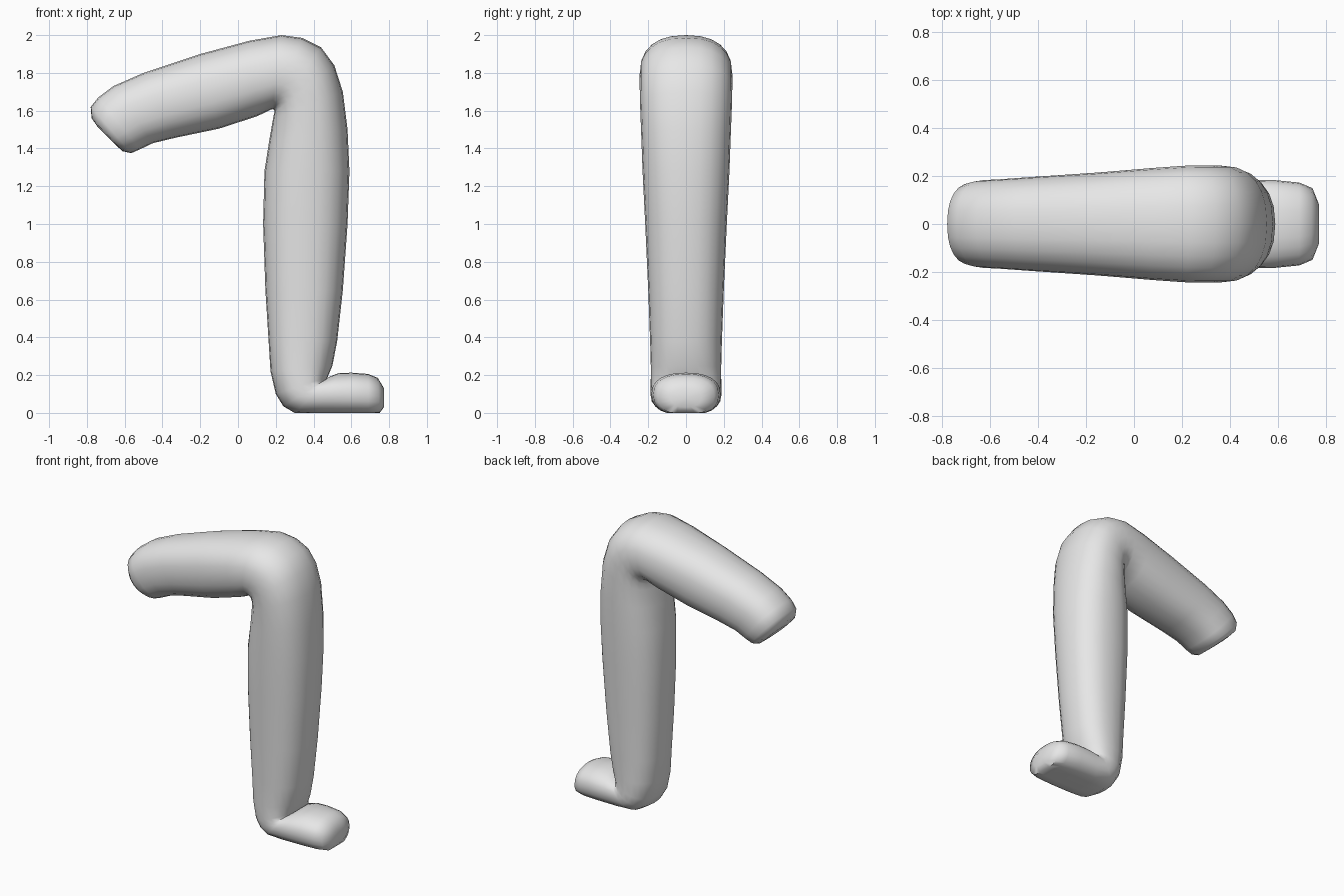
import bpy
import bmesh
import math
from mathutils import Vector

SEGMENTS = 24
ROUNDNESS = 2.35   # 2 gives an ellipse, higher values a squarer section

# Cross-sections along the limb: outer x, outer z, inner x, inner z, half width
THIGH = [
    (-.74, 1.51, -.65, 1.42, .09),
    (-.775, 1.56, -.61, 1.385, .15),
    (-.78, 1.62, -.565, 1.375, .172),
    (-.74, 1.67, -.52, 1.395, .183),
    (-.66, 1.73, -.45, 1.428, .187),
    (-.5, 1.8, -.33, 1.457, .197),
    (-.2, 1.9, -.1, 1.505, .215),
    (.06, 1.97, .1, 1.57, .234),
]
KNEE = [
    (.23, 2, .18, 1.608, .243),
    (.34, 1.985, .19, 1.605, .245),
    (.44, 1.935, .193, 1.6, .245),
    (.51, 1.84, .192, 1.59, .245),
    (.555, 1.7, .185, 1.555, .243),
]
SHIN = [
    (.58, 1.5, .165, 1.44, .237),
    (.59, 1.28, .14, 1.28, .23),
    (.58, 1, .133, 1, .216),
    (.555, .65, .145, .65, .2),
    (.525, .38, .162, .38, .19),
    (.5, .25, .172, .22, .186),
]
FOOT = [
    (.475, .19, .2, .1, .187),
    (.47, .18, .24, .035, .187),
    (.48, .19, .3, -.005, .187),
    (.53, .21, .42, -.015, .185),
    (.6, .213, .58, -.015, .183),
    (.69, .206, .69, -.015, .173),
    (.74, .185, .75, -.01, .15),
    (.773, .13, .773, .03, .08),
]


def rounded(value):
    """Turn a sine or cosine into its superellipse counterpart."""
    return math.copysign(abs(value) ** (2 / ROUNDNESS), value)


def add_ring(bm, outer_x, outer_z, inner_x, inner_z, half_width):
    """Add one rounded cross-section, with anything below the floor flattened."""
    outer = Vector((outer_x, 0, outer_z))
    inner = Vector((inner_x, 0, inner_z))
    middle = (outer + inner) / 2
    reach = (outer - inner) / 2
    ring = []
    for step in range(SEGMENTS):
        angle = math.tau * step / SEGMENTS
        point = middle + reach * rounded(math.cos(angle))
        point.y = half_width * rounded(math.sin(angle))
        point.z = max(point.z, 0)
        ring.append(bm.verts.new(point))
    return ring


def bridge(bm, first, second):
    """Join two neighbouring cross-sections with quads."""
    for i in range(SEGMENTS):
        j = (i + 1) % SEGMENTS
        bm.faces.new((first[i], first[j], second[j], second[i]))


def cap(bm, ring):
    """Close an open end with a fan around its centre."""
    centre = bm.verts.new(sum((v.co for v in ring), Vector()) / SEGMENTS)
    for i in range(SEGMENTS):
        bm.faces.new((ring[i], ring[(i + 1) % SEGMENTS], centre))


def make_material(name, colour):
    material = bpy.data.materials.new(name)
    material.use_nodes = True
    material.diffuse_color = colour
    shader = next(n for n in material.node_tree.nodes if n.type == 'BSDF_PRINCIPLED')
    shader.inputs["Base Color"].default_value = colour
    return material


# Remove the default object
default = bpy.data.objects.get("Cube")
if default:
    bpy.data.objects.remove(default, do_unlink=True)

# Bent leg with its foot, skinned as one continuous surface
bm = bmesh.new()
rings = [add_ring(bm, *section) for section in THIGH + KNEE + SHIN + FOOT]
for first, second in zip(rings, rings[1:]):
    bridge(bm, first, second)
cap(bm, rings[0])
cap(bm, rings[-1])
bmesh.ops.recalc_face_normals(bm, faces=bm.faces)
for face in bm.faces:
    face.smooth = True

mesh = bpy.data.meshes.new("bent_leg")
bm.to_mesh(mesh)
bm.free()
mesh.materials.append(make_material("light grey", (.8, .8, .8, 1)))
leg = bpy.data.objects.new("bent_leg", mesh)
bpy.context.collection.objects.link(leg)

# Smooth skin that keeps the edge of the sole and the ankle fold crisp
bpy.ops.object.select_all(action='DESELECT')
leg.select_set(True)
bpy.context.view_layer.objects.active = leg
bpy.ops.object.shade_smooth_by_angle(angle=math.radians(55))
